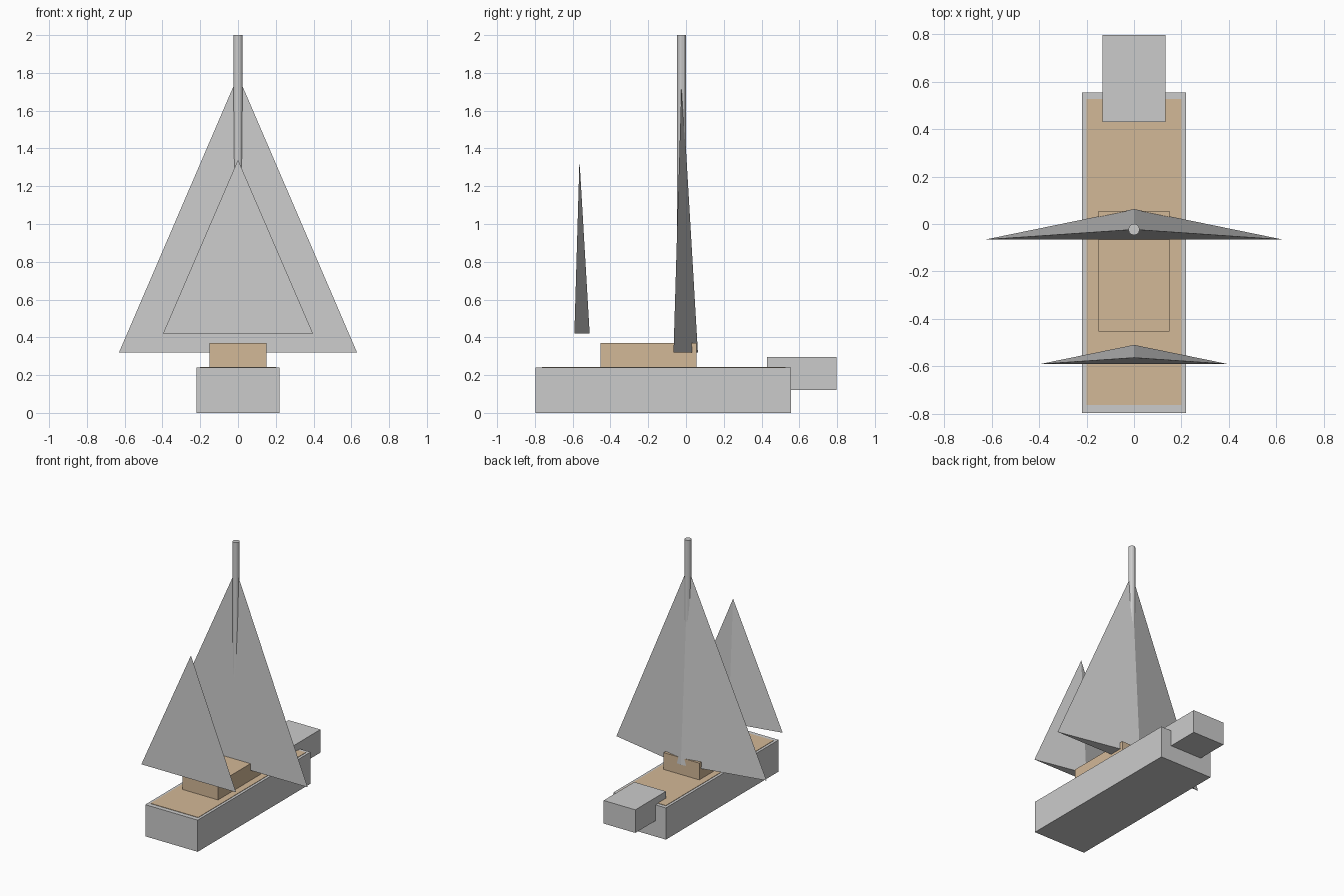
import bpy, bmesh

if "Cube" in bpy.data.objects:
    bpy.data.objects.remove(bpy.data.objects["Cube"])

tan = bpy.data.materials.new("tan_wood")
tan.diffuse_color = (0.65, 0.48, 0.31, 1)
tan.use_nodes = True
tan.node_tree.nodes["Principled BSDF"].inputs["Base Color"].default_value = tan.diffuse_color


def finish(name, bm, material=None):
    bmesh.ops.recalc_face_normals(bm, faces=bm.faces)
    mesh = bpy.data.meshes.new(name)
    bm.to_mesh(mesh)
    bm.free()
    obj = bpy.data.objects.new(name, mesh)
    bpy.context.collection.objects.link(obj)
    if material:
        mesh.materials.append(material)
    return obj


def box(name, half_x, y0, y1, z0, z1, material=None):
    bm = bmesh.new()
    bmesh.ops.create_cube(bm, size=1)
    for v in bm.verts:
        v.co = (v.co.x * 2 * half_x,
                y0 + (v.co.y + 0.5) * (y1 - y0),
                z0 + (v.co.z + 0.5) * (z1 - z0))
    return finish(name, bm, material)


def sail(name, half_x, y_front, y_back, z0, z1):
    # three-sided pyramid, apex over the base centroid
    bm = bmesh.new()
    base = [bm.verts.new(p) for p in
            ((-half_x, y_front, z0), (half_x, y_front, z0), (0, y_back, z0))]
    apex = bm.verts.new((0, (2 * y_front + y_back) / 3, z1))
    bm.faces.new(base)
    for i in range(3):
        bm.faces.new((base[i], base[(i + 1) % 3], apex))
    return finish(name, bm)


# Hull, deck, cabin and stern block
box("hull", 0.22, -0.797, 0.555, 0.0, 0.24)
box("deck", 0.20, -0.763, 0.527, 0.20, 0.243, tan)
box("cabin", 0.15, -0.453, 0.055, 0.23, 0.37, tan)
box("stern_block", 0.133, 0.43, 0.797, 0.12, 0.295)

# Sails
sail("main_sail", 0.63, -0.066, 0.063, 0.32, 1.785)
sail("fore_sail", 0.397, -0.591, -0.51, 0.42, 1.34)

# Mast
bm = bmesh.new()
bmesh.ops.create_cone(bm, cap_ends=True, segments=12, radius1=0.024,
                      radius2=0.024, depth=1.76)
bmesh.ops.translate(bm, verts=bm.verts, vec=(0, -0.023, 1.12))
finish("mast", bm)
